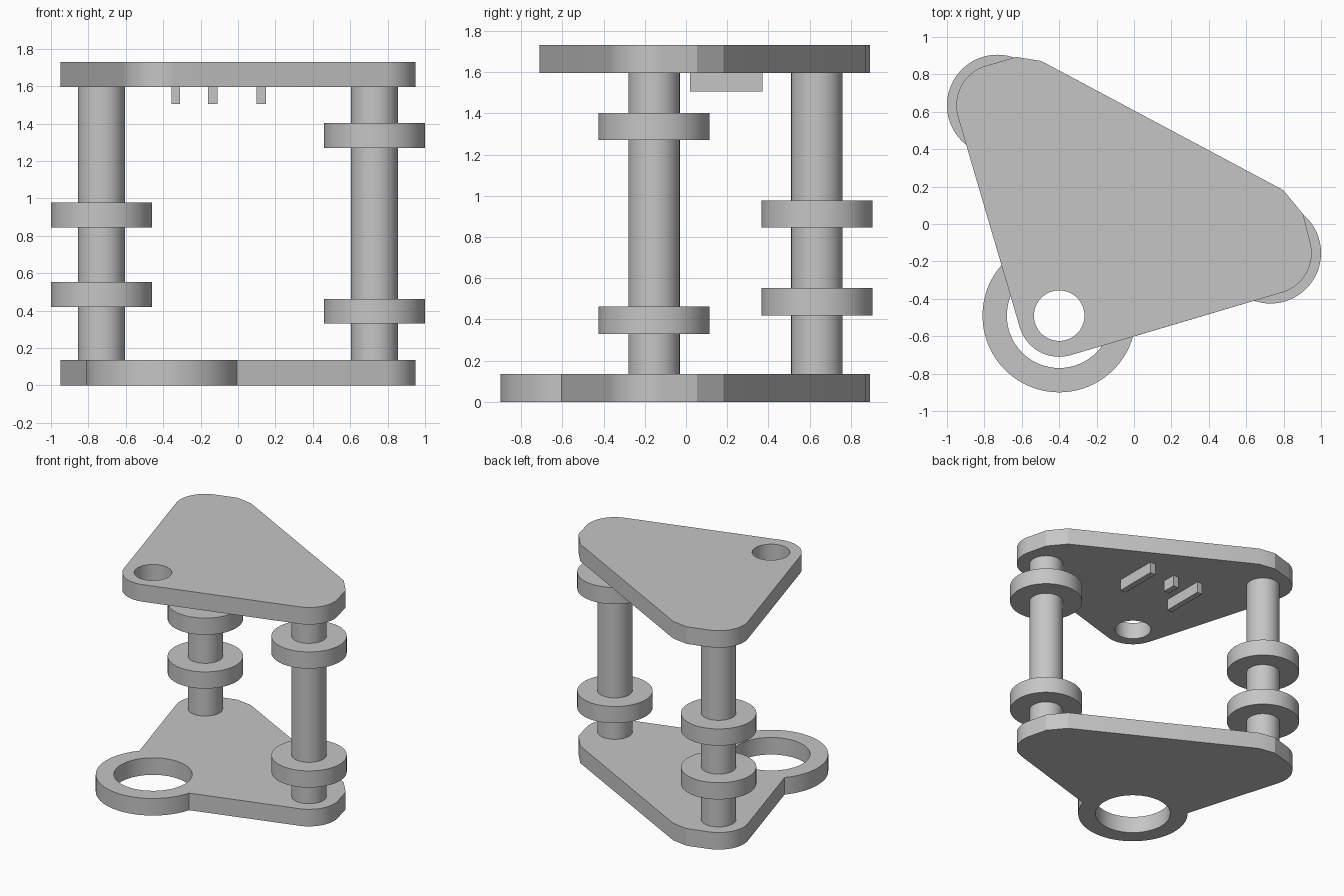
import bpy, bmesh
from math import radians, cos, sin

cube = bpy.data.objects.get("Cube")
if cube:
    bpy.data.objects.remove(cube, do_unlink=True)

grey = bpy.data.materials.new("plain grey")
grey.use_nodes = True
colour = (0.56, 0.56, 0.56, 1)
grey.diffuse_color = colour
grey.node_tree.nodes["Principled BSDF"].inputs["Base Color"].default_value = colour

LEFT, RIGHT, FRONT = (-0.73, 0.635), (0.73, -0.155), (-0.4, -0.49)
THICK, TOP = 0.135, 1.595


def arc(centre, radius, start, end, steps=16):
    angles = [radians(start + (end - start) * i / steps) for i in range(steps + 1)]
    return [(centre[0] + radius * cos(a), centre[1] + radius * sin(a)) for a in angles]


def finish(obj, name):
    obj.name = obj.data.name = name
    obj.data.materials.clear()
    obj.data.materials.append(grey)
    bpy.ops.object.select_all(action='DESELECT')
    obj.select_set(True)
    bpy.context.view_layer.objects.active = obj
    bpy.ops.object.shade_smooth_by_angle(angle=radians(20))


def plate(name, front_corner, bore, z):
    """Rounded three-cornered plate with a round bore at its front corner."""
    outline = (arc(LEFT, 0.22, 108, 196.4) + front_corner
               + arc(RIGHT, 0.22, 286.5, 370)
               + [(0.904, 0.053), (0.797, 0.182), (-0.497, 0.872), (-0.63, 0.893)])
    curve = bpy.data.curves.new(name, 'CURVE')
    curve.dimensions = '2D'
    curve.fill_mode = 'BOTH'
    curve.extrude = THICK / 2
    for loop in (outline, arc(FRONT, bore, 0, 360, 64)[:-1]):
        spline = curve.splines.new('POLY')
        spline.points.add(len(loop) - 1)
        for point, (x, y) in zip(spline.points, loop):
            point.co = (x, y, 0, 1)
        spline.use_cyclic_u = True
    obj = bpy.data.objects.new(name, curve)
    bpy.context.collection.objects.link(obj)
    obj.location.z = z + THICK / 2
    bpy.ops.object.select_all(action='DESELECT')
    obj.select_set(True)
    bpy.context.view_layer.objects.active = obj
    bpy.ops.object.convert(target='MESH')
    obj = bpy.context.object
    # Weld the caps to the walls
    bm = bmesh.new()
    bm.from_mesh(obj.data)
    bmesh.ops.remove_doubles(bm, verts=bm.verts, dist=0.0001)
    bmesh.ops.recalc_face_normals(bm, faces=bm.faces)
    bm.to_mesh(obj.data)
    bm.free()
    finish(obj, name)


def cylinder(name, centre, radius, low, high):
    bpy.ops.mesh.primitive_cylinder_add(vertices=64, radius=radius, depth=high - low,
                                        location=(*centre, (low + high) / 2))
    finish(bpy.context.object, name)


def block(name, x0, x1, y0, y1):
    """Raised block under the top plate."""
    low, high = 1.505, TOP + 0.005
    bpy.ops.mesh.primitive_cube_add(size=1, location=((x0 + x1) / 2, (y0 + y1) / 2, (low + high) / 2))
    obj = bpy.context.object
    obj.scale = (x1 - x0, y1 - y0, high - low)
    bpy.ops.object.transform_apply(location=False, rotation=False, scale=True)
    finish(obj, name)


# Plates: the lower one swells into a wide eye around its bore
plate("bottom_plate", arc(FRONT, 0.41, 138.8, 344, 48), 0.28, 0)
plate("top_plate", arc(FRONT, 0.22, 196.4, 286.5), 0.135, TOP)

# Posts, each with two collars
for side, centre, collars in (("right", LEFT, (0.42, 0.845)), ("left", RIGHT, (0.33, 1.27))):
    cylinder(side + "_post", centre, 0.125, THICK - 0.005, TOP + 0.005)
    for level, z in zip(("lower", "upper"), collars):
        cylinder(f"{side}_{level}_collar", centre, 0.27, z, z + 0.132)

# Plain ribs under the top plate
block("left_rib", 0.10, 0.15, 0.02, 0.37)
block("right_rib", -0.355, -0.31, 0.02, 0.37)
block("small_rib", -0.16, -0.11, 0.22, 0.33)
